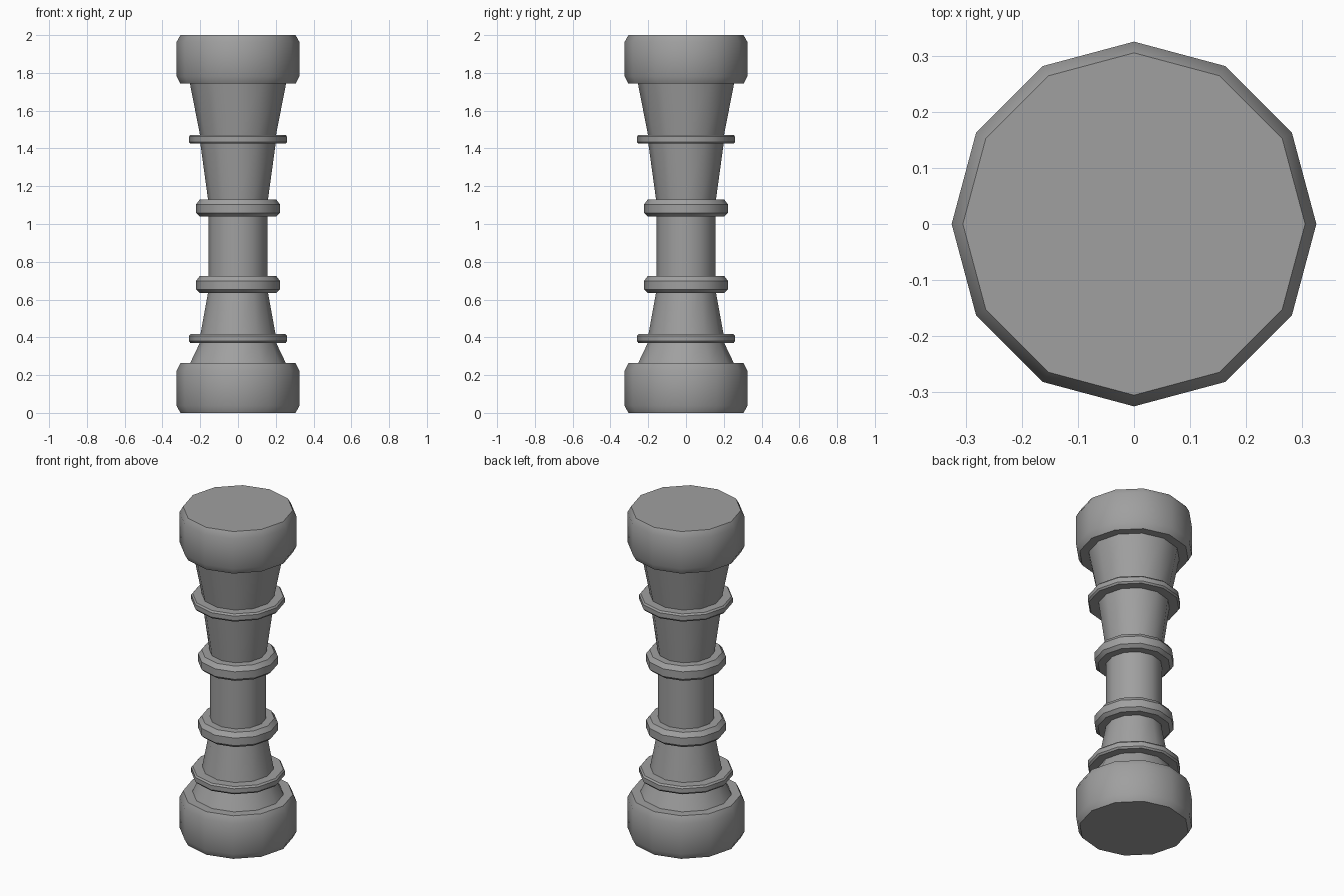
import bpy, bmesh, math

SIDES = 12

cube = bpy.data.objects.get("Cube")
if cube:
    bpy.data.objects.remove(cube, do_unlink=True)

stone = bpy.data.materials.new("grey_stone")
stone.use_nodes = True
colour = (0.35, 0.35, 0.35, 1)
stone.diffuse_color = colour
stone.node_tree.nodes["Principled BSDF"].inputs["Base Color"].default_value = colour


def turned(name, profile):
    """Turn a (radius, height) profile into a closed twelve-sided solid."""
    bm = bmesh.new()
    rings = []
    for r, z in profile:
        rings.append([bm.verts.new((r * math.cos(math.tau * i / SIDES),
                                    r * math.sin(math.tau * i / SIDES), z))
                      for i in range(SIDES)])
    for low, high in zip(rings, rings[1:]):
        for i in range(SIDES):
            j = (i + 1) % SIDES
            bm.faces.new((low[i], low[j], high[j], high[i]))
    bm.faces.new(rings[0][::-1])
    bm.faces.new(rings[-1])
    mesh = bpy.data.meshes.new(name)
    bm.to_mesh(mesh)
    bm.free()
    mesh.materials.append(stone)
    obj = bpy.data.objects.new(name, mesh)
    bpy.context.collection.objects.link(obj)
    bpy.ops.object.select_all(action="DESELECT")
    obj.select_set(True)
    bpy.context.view_layer.objects.active = obj
    bpy.ops.object.shade_smooth_by_angle(angle=math.radians(31))


def band(name, radius, z0, z1, inset, low, high):
    """Flat-sided band with chamfered rims."""
    turned(name, [(radius - inset, z0), (radius, z0 + low),
                  (radius, z1 - high), (radius - inset, z1)])


# Heavy blocks at both ends
band("base_block", 0.325, 0, 0.263, 0.02, 0.038, 0.04)
band("top_block", 0.325, 1.743, 2, 0.02, 0.038, 0.036)

# Column sections between the bands
turned("base_skirt", [(0.255, 0.26), (0.2, 0.375)])
turned("lower_taper", [(0.2, 0.41), (0.158, 0.64)])
turned("shaft", [(0.157, 0.72), (0.157, 1.045)])
turned("upper_taper", [(0.158, 1.125), (0.2, 1.43)])
turned("top_flare", [(0.2, 1.465), (0.255, 1.746)])

# Thin outer rings and thicker collars
for name, z in (("lower_ring", 0.37), ("upper_ring", 1.425)):
    band(name, 0.26, z, z + 0.047, 0.008, 0.01, 0.01)
for name, z in (("lower_collar", 0.635), ("upper_collar", 1.04)):
    band(name, 0.222, z, z + 0.09, 0.02, 0.018, 0.026)
